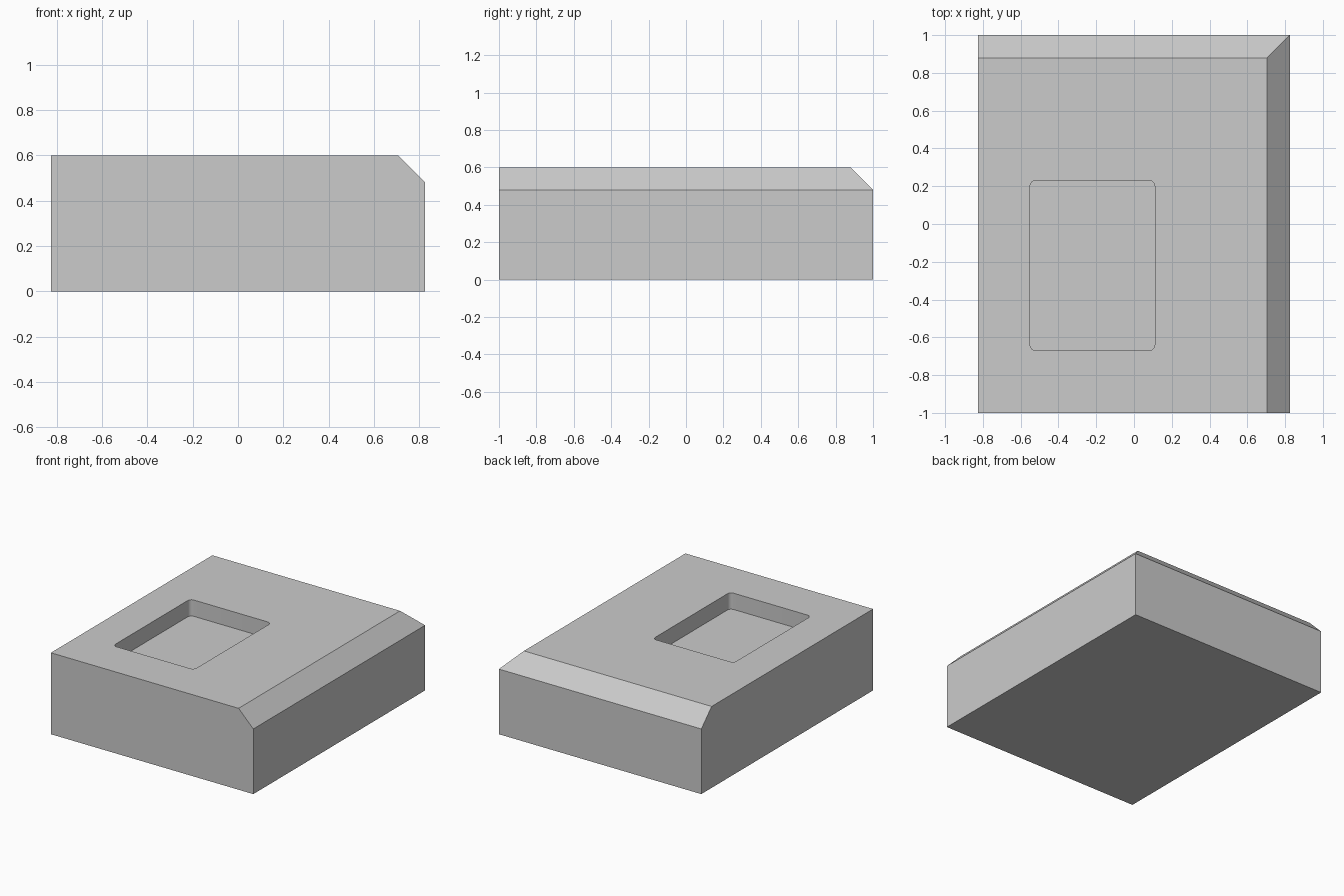
import bpy
import bmesh
from mathutils import Matrix, Vector

default = bpy.data.objects.get("Cube")
if default:
    bpy.data.objects.remove(default, do_unlink=True)

HALF_X, HALF_Y, HEIGHT = 0.825, 1.0, 0.6
CHAMFER = 0.12
POCKET_DEPTH = 0.12

grey = bpy.data.materials.new("plain_grey")
grey.use_nodes = True
colour = (0.6, 0.6, 0.6, 1)
grey.diffuse_color = colour
grey.node_tree.nodes["Principled BSDF"].inputs["Base Color"].default_value = colour


def box(low, high):
    """Box mesh between two corners."""
    low, high = Vector(low), Vector(high)
    bm = bmesh.new()
    place = Matrix.Translation((low + high) / 2) @ Matrix.Diagonal((*(high - low), 1))
    bmesh.ops.create_cube(bm, size=1, matrix=place)
    return bm


def finish(bm, name):
    bmesh.ops.recalc_face_normals(bm, faces=bm.faces[:])
    mesh = bpy.data.meshes.new(name)
    bm.to_mesh(mesh)
    bm.free()
    mesh.materials.append(grey)
    obj = bpy.data.objects.new(name, mesh)
    bpy.context.scene.collection.objects.link(obj)
    return obj


# Block with its left and back top edges sliced off at 45 degrees
bm = box((-HALF_X, -HALF_Y, 0), (HALF_X, HALF_Y, HEIGHT))
for point, normal in (((HALF_X, 0, HEIGHT - CHAMFER), (1, 0, 1)),
                      ((0, HALF_Y, HEIGHT - CHAMFER), (0, 1, 1))):
    cut = bmesh.ops.bisect_plane(bm, geom=bm.verts[:] + bm.edges[:] + bm.faces[:],
                                 plane_co=point, plane_no=Vector(normal).normalized(),
                                 dist=1e-5, clear_outer=True)
    rim = [e for e in bm.edges if e.is_boundary]
    bmesh.ops.contextual_create(bm, geom=rim)
block = finish(bm, "block")

# Cutter for the shallow pocket with rounded vertical corners
bm = box((-0.55, -0.67, HEIGHT - POCKET_DEPTH), (0.11, 0.23, HEIGHT + 0.2))
upright = [e for e in bm.edges if abs(e.verts[0].co.z - e.verts[1].co.z) > 0.1]
bmesh.ops.bevel(bm, geom=upright, offset=0.03, segments=6, profile=0.5, affect='EDGES')
cutter = finish(bm, "pocket_cutter")
cutter.hide_render = True

# Cut the pocket, then drop the cutter
pocket = block.modifiers.new("pocket", 'BOOLEAN')
pocket.operation = 'DIFFERENCE'
pocket.solver = 'EXACT'
pocket.object = cutter
bpy.ops.object.select_all(action='DESELECT')
bpy.context.view_layer.objects.active = block
block.select_set(True)
bpy.ops.object.modifier_apply(modifier=pocket.name)
bpy.data.objects.remove(cutter, do_unlink=True)
bpy.ops.object.shade_smooth_by_angle(angle=0.5)
